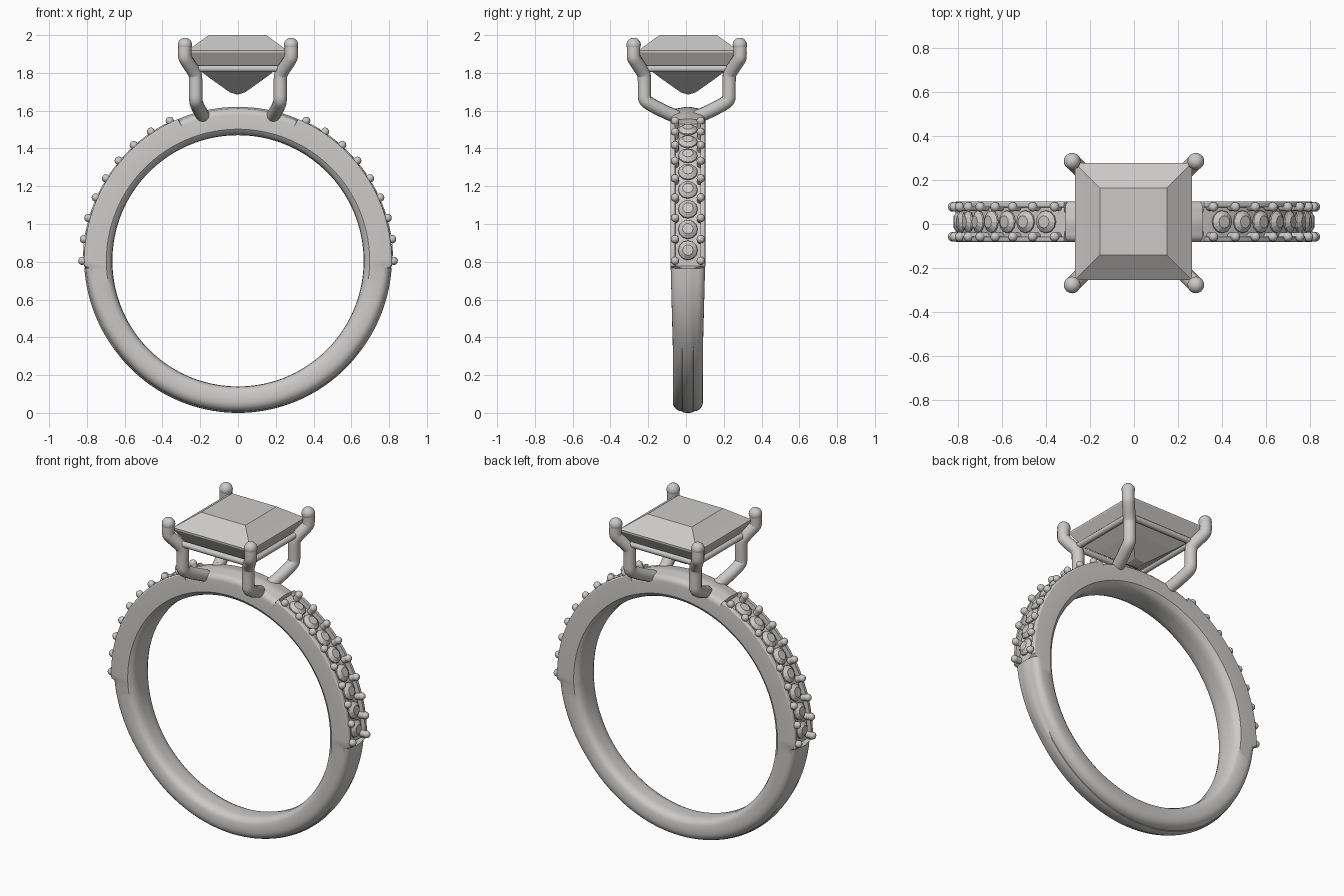
import bpy, bmesh, math
from mathutils import Matrix, Vector

old = bpy.data.objects.get("Cube")
if old:
    bpy.data.objects.remove(old, do_unlink=True)

# Single pale grey finish
grey = bpy.data.materials.new("pale_grey")
grey.use_nodes = True
colour = (0.6, 0.59, 0.575, 1)
grey.diffuse_color = colour
grey.node_tree.nodes["Principled BSDF"].inputs["Base Color"].default_value = colour

CZ, CY = 0.805, 0.01          # band centre
STEP = math.radians(8)        # spacing of the side stones


def finish(name, bm, angle=None):
    bmesh.ops.recalc_face_normals(bm, faces=bm.faces)
    mesh = bpy.data.meshes.new(name)
    bm.to_mesh(mesh)
    bm.free()
    obj = bpy.data.objects.new(name, mesh)
    bpy.context.collection.objects.link(obj)
    mesh.materials.append(grey)
    if angle:
        bpy.ops.object.select_all(action="DESELECT")
        obj.select_set(True)
        bpy.context.view_layer.objects.active = obj
        bpy.ops.object.shade_smooth_by_angle(angle=math.radians(angle))
    return obj


def loft(bm, loops, close=False):
    """Skin a list of vertex loops with quads."""
    pairs = list(zip(loops, loops[1:]))
    if close:
        pairs.append((loops[-1], loops[0]))
    for a, b in pairs:
        n = len(a)
        for i in range(n):
            j = (i + 1) % n
            bm.faces.new((a[i], a[j], b[j], b[i]))


def stack(bm, levels, sides, turn=0.0, matrix=Matrix()):
    """Faceted cut stone from (radius, height) levels, ending in a point."""
    loops = []
    for r, h in levels[:-1]:
        loops.append([bm.verts.new(matrix @ Vector((
            r * math.cos(turn + math.tau * k / sides),
            r * math.sin(turn + math.tau * k / sides), h))) for k in range(sides)])
    bm.faces.new(loops[0])
    loft(bm, loops)
    tip = bm.verts.new(matrix @ Vector((0, 0, levels[-1][1])))
    last = loops[-1]
    for k in range(sides):
        bm.faces.new((last[k], last[(k + 1) % sides], tip))


def radial(angle, r, y):
    """Place something on the band with local z pointing outward."""
    return (Matrix.Translation((r * math.cos(angle), y, CZ + r * math.sin(angle)))
            @ Matrix.Rotation(math.pi / 2 - angle, 4, "Y"))


# Band: a cross-section swept round, with a channel cut in each shoulder
def half_section(kind, blend):
    w = 0.08 + 0.012 * blend
    outer = 0.805 + 0.01 * blend
    corner = 0.05 - 0.015 * blend
    if kind == "channel":
        corner, w = 0.01, 0.092
    pts = [(0.665, w * 0.3), (0.668, w * 0.62), (0.678, w * 0.85), (0.697, w)]
    bulge = 0.0 if kind == "channel" else 0.008
    for k in range(6):
        t = k / 5 * math.pi / 2
        pts.append((outer - bulge - corner * (1 - math.sin(t)),
                    w - corner * (1 - math.cos(t))))
    if kind == "channel":
        pts += [(outer, 0.068), (0.788, 0.066), (0.788, 0.03)]
    else:
        pts += [(outer - 0.004, w * 0.35), (outer - 0.001, w * 0.2), (outer, w * 0.1)]
    return pts


def band_section(bm, degrees, kind):
    a = math.radians(degrees)
    blend = max(0.0, min(1.0, (math.sin(a) + 0.6) / 0.6))
    half = half_section(kind, blend)
    full = half + [(r, -y) for r, y in reversed(half)]
    return [bm.verts.new((r * math.cos(a), CY + y, CZ + r * math.sin(a))) for r, y in full]


START, END = -2, 67
spans = [(START, END, "channel"), (END + 0.3, 180 - END - 0.3, "plain"),
         (180 - END, 180 - START, "channel"), (180 - START + 0.8, 360 + START - 0.8, "plain")]
bm = bmesh.new()
loops = []
for lo, hi, kind in spans:
    count = max(8, round((hi - lo) / 2.5))
    loops += [band_section(bm, lo + (hi - lo) * k / count, kind) for k in range(count + 1)]
loft(bm, loops, close=True)
finish("band", bm, 35)

# Side stones: eight round cuts in each channel
bm = bmesh.new()
for k in range(8):
    a = (k + 0.5) * STEP
    for angle in (a, math.pi - a):
        stack(bm, [(0.028, 0.02), (0.05, 0.004), (0.052, -0.002), (0, -0.04)], 12,
              matrix=radial(angle, 0.801, CY))
finish("side_stones", bm)

# Bead prongs along both rails
bm = bmesh.new()
for k in range(9):
    for angle in (k * STEP, math.pi - k * STEP):
        for side in (-1, 1):
            y = CY + side * 0.068
            bmesh.ops.create_uvsphere(bm, u_segments=12, v_segments=8, radius=0.022,
                                      matrix=radial(angle, 0.824, y))
            bmesh.ops.create_cone(bm, segments=12, radius1=0.02, radius2=0.02, depth=0.05,
                                  matrix=radial(angle, 0.798, y))
finish("bead_prongs", bm, 40)

# Main stone: square step cut
bm = bmesh.new()
q = math.sqrt(2)
stack(bm, [(0.152 * q, 2.0), (0.225 * q, 1.947), (0.266 * q, 1.918), (0.266 * q, 1.908),
           (0.215 * q, 1.825), (0.15 * q, 1.775), (0.04 * q, 1.697), (0, 1.685)],
      4, math.pi / 4, Matrix.Translation((-0.003, 0.012, 0)))
finish("main_stone", bm)


def tube(name, points, radius, order=3):
    curve = bpy.data.curves.new(name, "CURVE")
    curve.dimensions = "3D"
    curve.bevel_depth = radius
    curve.bevel_resolution = 4
    curve.use_fill_caps = True
    spline = curve.splines.new("NURBS")
    spline.points.add(len(points) - 1)
    for p, co in zip(spline.points, points):
        p.co = (*co, 1)
    spline.order_u = order
    spline.use_endpoint_u = True
    spline.resolution_u = 6
    curve.materials.append(grey)
    obj = bpy.data.objects.new(name, curve)
    bpy.context.collection.objects.link(obj)


def ball(name, centre, radius):
    bm = bmesh.new()
    bmesh.ops.create_uvsphere(bm, u_segments=20, v_segments=12, radius=radius,
                              matrix=Matrix.Translation(centre))
    finish(name, bm, 60)


# Four claws holding the main stone
path = [(0.185, 0.065, 1.572), (0.2, 0.12, 1.595), (0.222, 0.205, 1.64),
        (0.224, 0.224, 1.66), (0.224, 0.224, 1.7), (0.224, 0.224, 1.775), (0.228, 0.228, 1.8),
        (0.277, 0.277, 1.87), (0.284, 0.284, 1.89), (0.281, 0.281, 1.948)]
for sx, side in ((1, "left"), (-1, "right")):
    for sy, end in ((1, "back"), (-1, "front")):
        pts = [(sx * x, 0.004 + sy * y, z) for x, y, z in path]
        tube(f"claw_{end}_{side}", pts, 0.036)
        ball(f"claw_tip_{end}_{side}", pts[-1], 0.038)
        ball(f"claw_foot_{end}_{side}", pts[0], 0.036)

# Gallery rails joining the claws under the stone
c, h = 0.232, 1.822
for s, a, b in ((-1, "front", "right"), (1, "back", "left")):
    tube(f"gallery_rail_{a}", [(-c, s * c, h), (c, s * c, h)], 0.018, 2)
    tube(f"gallery_rail_{b}", [(s * c, -c, h), (s * c, c, h)], 0.018, 2)
